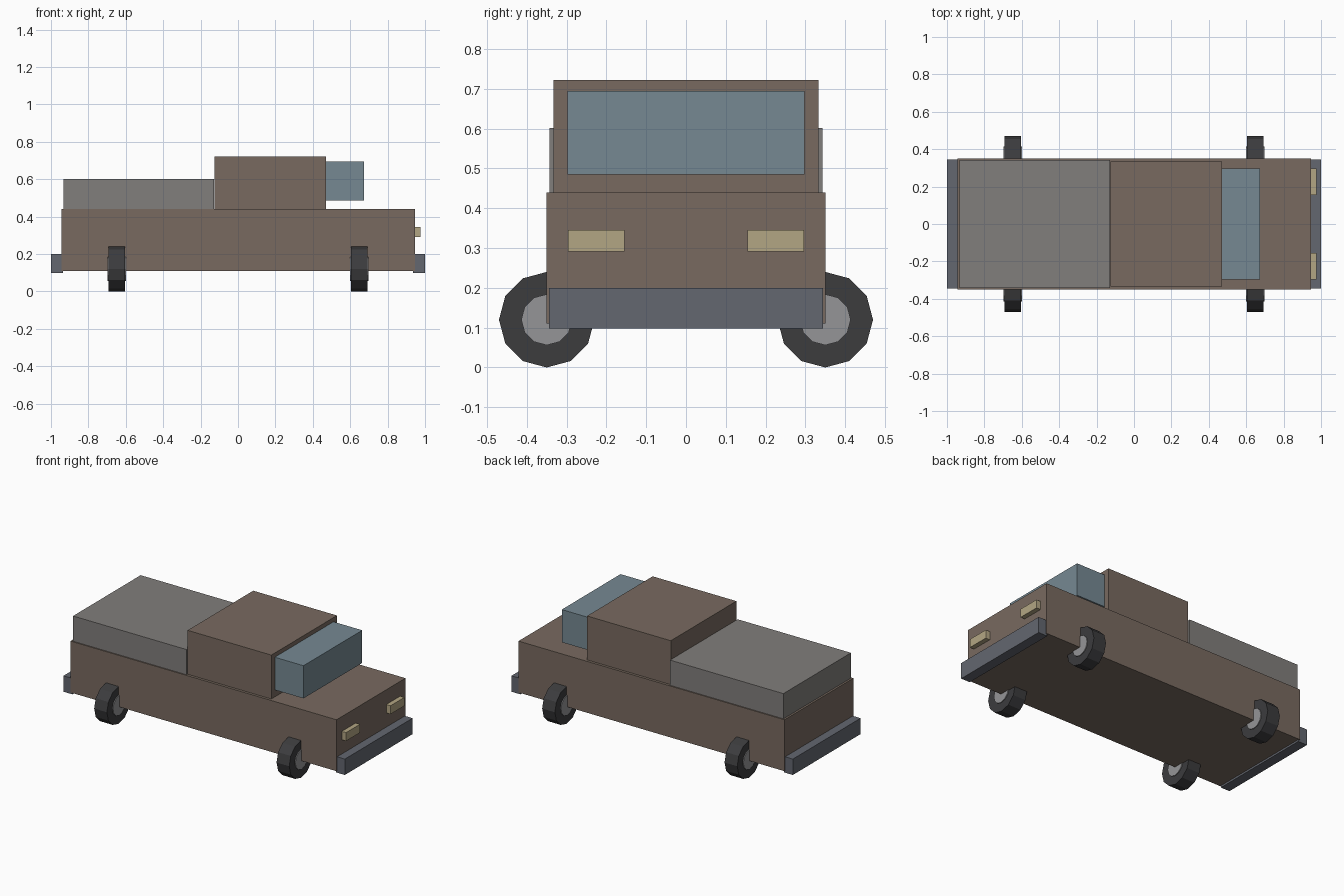
import bpy
from math import radians

if "Cube" in bpy.data.objects:
    bpy.data.objects.remove(bpy.data.objects["Cube"])


def material(name, rgb):
    m = bpy.data.materials.new(name)
    m.diffuse_color = (*rgb, 1)
    m.use_nodes = True
    m.node_tree.nodes["Principled BSDF"].inputs["Base Color"].default_value = m.diffuse_color
    return m


BROWN = material("brown_paint", (0.19, 0.144, 0.117))
GREY = material("bed_grey", (0.22, 0.21, 0.20))
GLASS = material("glass", (0.18, 0.25, 0.29))
STEEL = material("bumper_steel", (0.125, 0.135, 0.16))
LAMP = material("lamp", (0.45, 0.38, 0.23))
RUBBER = material("rubber", (0.045, 0.045, 0.048))
RIM = material("rim", (0.30, 0.30, 0.31))


def box(name, x, y, z, mat):
    """Box from (min, max) ranges along each axis."""
    bpy.ops.mesh.primitive_cube_add(size=1, location=[sum(r) / 2 for r in (x, y, z)])
    ob = bpy.context.object
    ob.name = name
    ob.scale = [r[1] - r[0] for r in (x, y, z)]
    bpy.ops.object.transform_apply(location=False, rotation=False, scale=True)
    ob.data.materials.append(mat)


def disc(name, radius, width, location, mat):
    """12-sided cylinder whose axis runs along x, with a corner facing up."""
    bpy.ops.mesh.primitive_cylinder_add(vertices=12, radius=radius, depth=width,
                                        location=location, rotation=(0, radians(90), 0))
    ob = bpy.context.object
    ob.name = name
    ob.data.materials.append(mat)


# Main body, cabin, load bed and windscreen block
box("body", (-0.945, 0.945), (-0.35, 0.35), (0.11, 0.44), BROWN)
box("cabin", (-0.125, 0.47), (-0.333, 0.333), (0.44, 0.722), BROWN)
box("load_bed", (-0.932, -0.127), (-0.343, 0.343), (0.44, 0.602), GREY)
box("windscreen", (0.47, 0.674), (-0.298, 0.298), (0.485, 0.695), GLASS)

# Bumpers at both ends
box("nose_bumper", (0.936, 1.0), (-0.344, 0.344), (0.098, 0.2), STEEL)
box("tail_bumper", (-1.0, -0.936), (-0.344, 0.344), (0.098, 0.2), STEEL)

for s, side in ((-1, "right"), (1, "left")):
    # Headlights
    box(f"headlight_{side}", (0.94, 0.975), sorted((s * 0.155, s * 0.296)), (0.291, 0.345), LAMP)
    # Wheels with slightly protruding hubs
    for x, end in ((0.648, "nose"), (-0.648, "tail")):
        disc(f"tyre_{end}_{side}", 0.12, 0.09, (x, s * 0.35, 0.12), RUBBER)
        disc(f"hub_{end}_{side}", 0.064, 0.1, (x, s * 0.35, 0.12), RIM)
